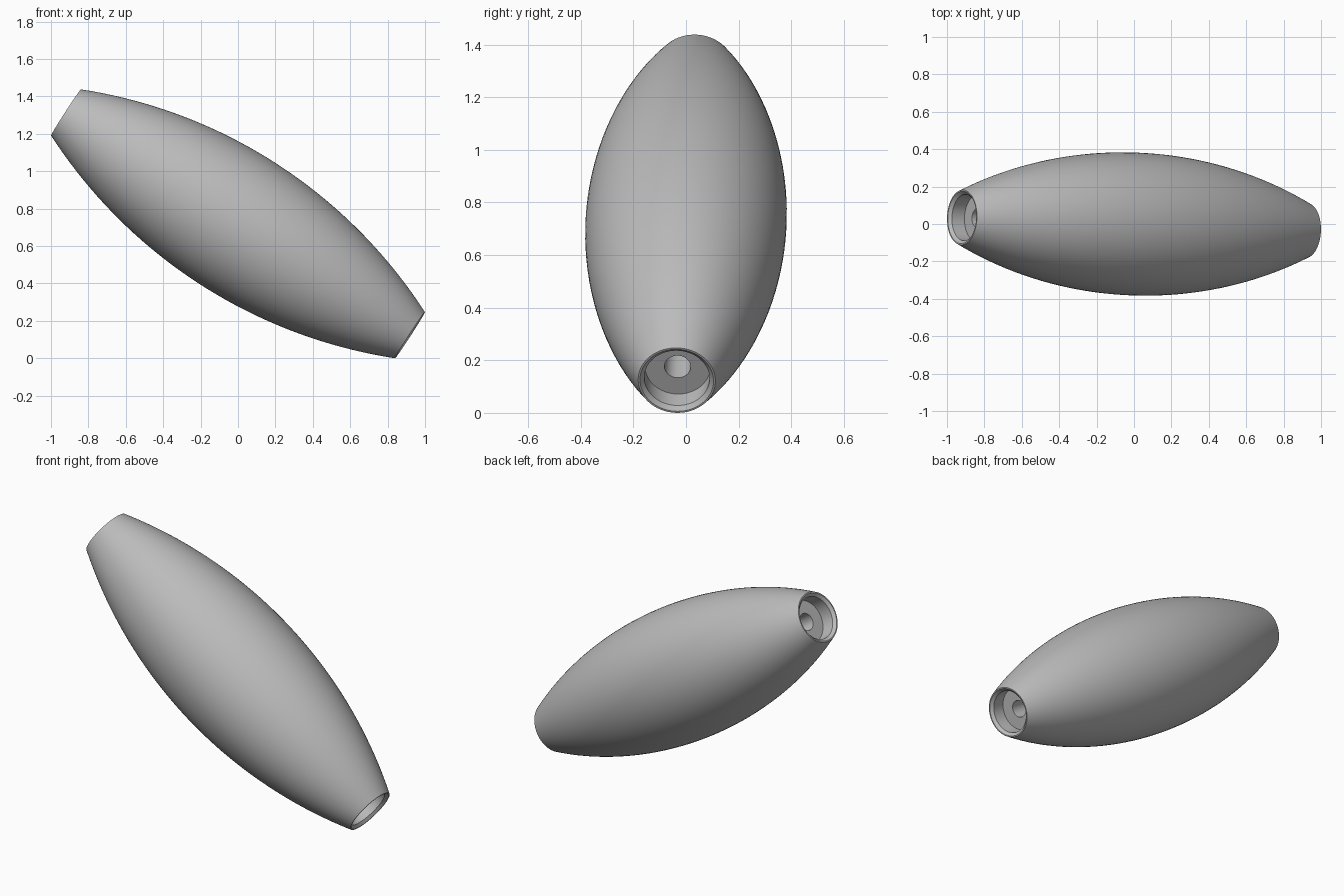
import bpy, bmesh, math
from mathutils import Vector, Matrix

if "Cube" in bpy.data.objects:
    bpy.data.objects.remove(bpy.data.objects["Cube"])

SEGMENTS = 96
HALF = 1.096            # half length along the axis
R_END, R_MID = 0.147, 0.382

# Barrel outline: circular arc from end to end
sag = R_MID - R_END
R_ARC = (HALF ** 2 + sag ** 2) / (2 * sag)
STEPS = 40
outline = []
for i in range(STEPS + 1):
    t = -HALF + 2 * HALF * i / STEPS
    outline.append((R_MID - R_ARC + math.sqrt(R_ARC ** 2 - t * t), t))

# Rim chamfer, counterbore and central through hole at each end
bore = [(0.140, HALF), (0.124, HALF - 0.016), (0.124, HALF - 0.096), (0.05, HALF - 0.096)]
profile = outline + bore + [(r, -t) for r, t in reversed(bore)]

# Lathe the closed profile around the axis
bm = bmesh.new()
rings = []
for k in range(SEGMENTS):
    a = 2 * math.pi * k / SEGMENTS
    rings.append([bm.verts.new((r * math.cos(a), r * math.sin(a), t)) for r, t in profile])
n = len(profile)
for k in range(SEGMENTS):
    a, b = rings[k], rings[(k + 1) % SEGMENTS]
    for i in range(n):
        j = (i + 1) % n
        bm.faces.new((a[i], b[i], b[j], a[j]))
bmesh.ops.recalc_face_normals(bm, faces=bm.faces)

# Lay the barrel along its tilted axis
axis = Vector((1.838, -0.07, -1.19)).normalized()
turn = axis.to_track_quat('Z', 'Y').to_matrix().to_4x4()
bm.transform(Matrix.Translation((0, 0, 0.719)) @ turn)

mesh = bpy.data.meshes.new("barrel_body")
bm.to_mesh(mesh)
bm.free()
body = bpy.data.objects.new("barrel_body", mesh)
bpy.context.collection.objects.link(body)

grey = bpy.data.materials.new("plain grey")
grey.diffuse_color = (0.5, 0.5, 0.5, 1)
grey.use_nodes = True
grey.node_tree.nodes["Principled BSDF"].inputs["Base Color"].default_value = grey.diffuse_color
mesh.materials.append(grey)

bpy.context.view_layer.objects.active = body
body.select_set(True)
bpy.ops.object.shade_smooth_by_angle(angle=math.radians(30))
